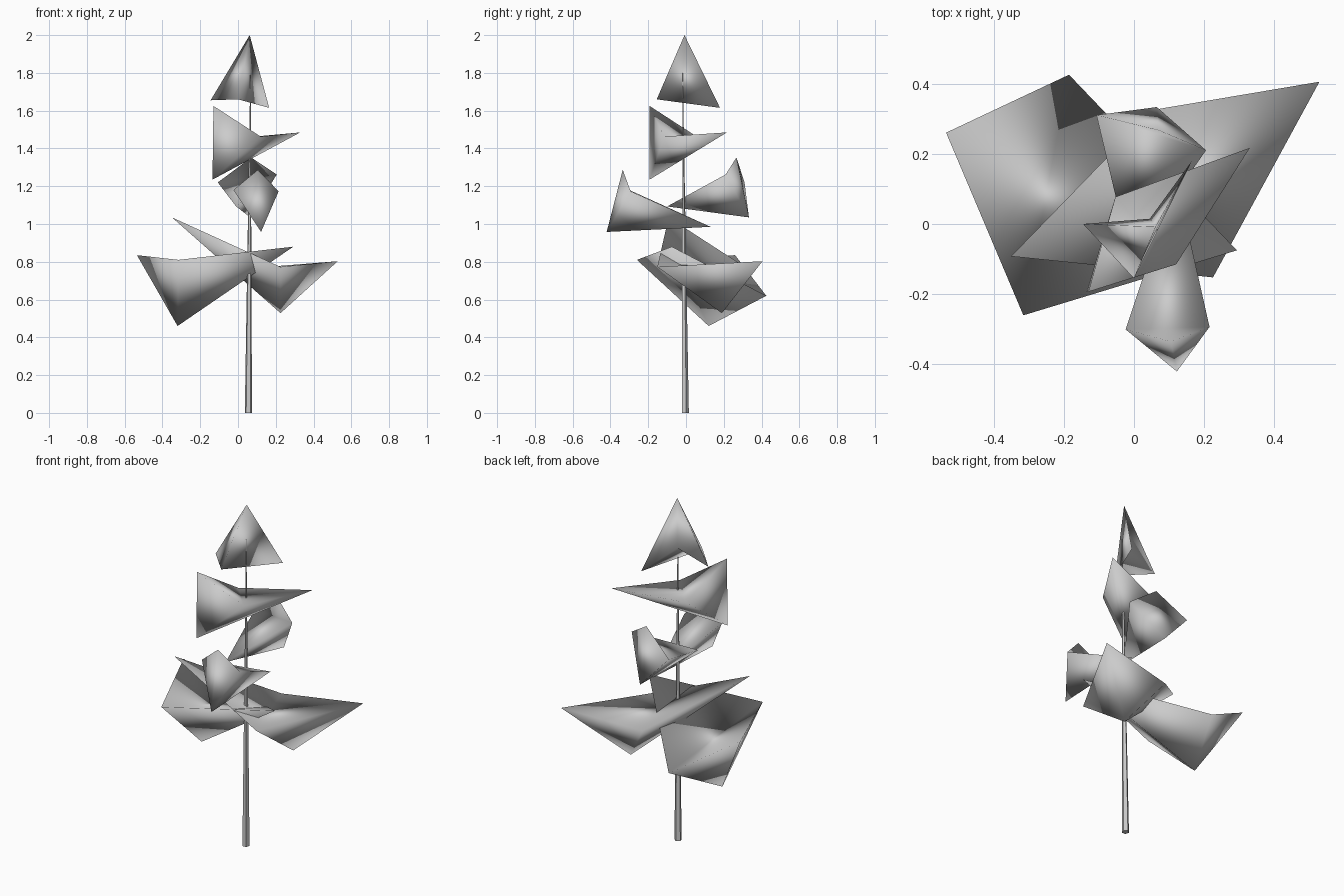
import bpy, bmesh
from mathutils import Vector

if "Cube" in bpy.data.objects:
    bpy.data.objects.remove(bpy.data.objects["Cube"])


def finish(name, bm):
    bmesh.ops.recalc_face_normals(bm, faces=bm.faces)
    me = bpy.data.meshes.new(name)
    bm.to_mesh(me)
    bm.free()
    for p in me.polygons:
        p.use_smooth = True
    ob = bpy.data.objects.new(name, me)
    bpy.context.collection.objects.link(ob)
    return ob


def bough(name, tip, rim, dented=True):
    """Four-sided crooked cone; its base folds along rim[0]-rim[2].
    A dented one has a valley from rim[1] to rim[3] on the upper side."""
    bm = bmesh.new()
    t = bm.verts.new(tip)
    a, b, c, d = [bm.verts.new(p) for p in rim]
    top = [(t, d, b), (a, b, d)] if dented else [(t, a, b), (t, d, a)]
    for f in top + [(t, b, c), (t, c, d), (c, b, a), (d, c, a)]:
        bm.faces.new(f)
    return finish(name, bm)


# Slim tapered trunk, leaning slightly
bm = bmesh.new()
bottom, top = Vector((0.055, -0.005, 0)), Vector((0.066, -0.018, 1.8))
bmesh.ops.create_cone(bm, cap_ends=True, segments=5, radius1=0.02,
                      radius2=0.001, depth=1)
for v in bm.verts:
    f = v.co.z + 0.5
    v.co = Vector((v.co.x, v.co.y, 0)) + bottom.lerp(top, f)
trunk = finish("trunk", bm)
bpy.context.view_layer.objects.active = trunk
trunk.select_set(True)
bpy.ops.object.shade_smooth_by_angle()

# Crown
bough("crown", (0.062, -0.008, 2.0),
      [(0, -0.155, 1.66), (0.165, 0.18, 1.615),
       (0.045, 0.015, 1.72), (-0.145, 0, 1.655)], dented=False)

# Boughs from the top down
bough("upper_bough", (0.33, 0.217, 1.485),
      [(-0.13, -0.193, 1.625), (0.12, -0.115, 1.463),
       (-0.135, -0.193, 1.235), (-0.053, 0.077, 1.45)])
bough("back_bough", (-0.01, -0.1, 1.093),
      [(0.07, 0.267, 1.352), (0.205, 0.21, 1.262),
       (0.065, 0.333, 1.035), (-0.107, 0.31, 1.22)])
bough("front_bough", (0.12, 0.13, 0.985),
      [(0.105, -0.335, 1.287), (0.215, -0.293, 1.173),
       (0.122, -0.42, 0.958), (-0.024, -0.3, 1.18)])
bough("left_bough", (0.293, -0.075, 0.88),
      [(-0.535, 0.26, 0.835), (-0.315, -0.26, 0.81),
       (-0.32, 0.12, 0.46), (-0.185, 0.425, 0.62)])
bough("right_bough", (-0.35, -0.092, 1.035),
      [(0.528, 0.405, 0.803), (0.225, -0.152, 0.773),
       (0.225, 0.19, 0.528), (0.055, 0.325, 0.765)])
